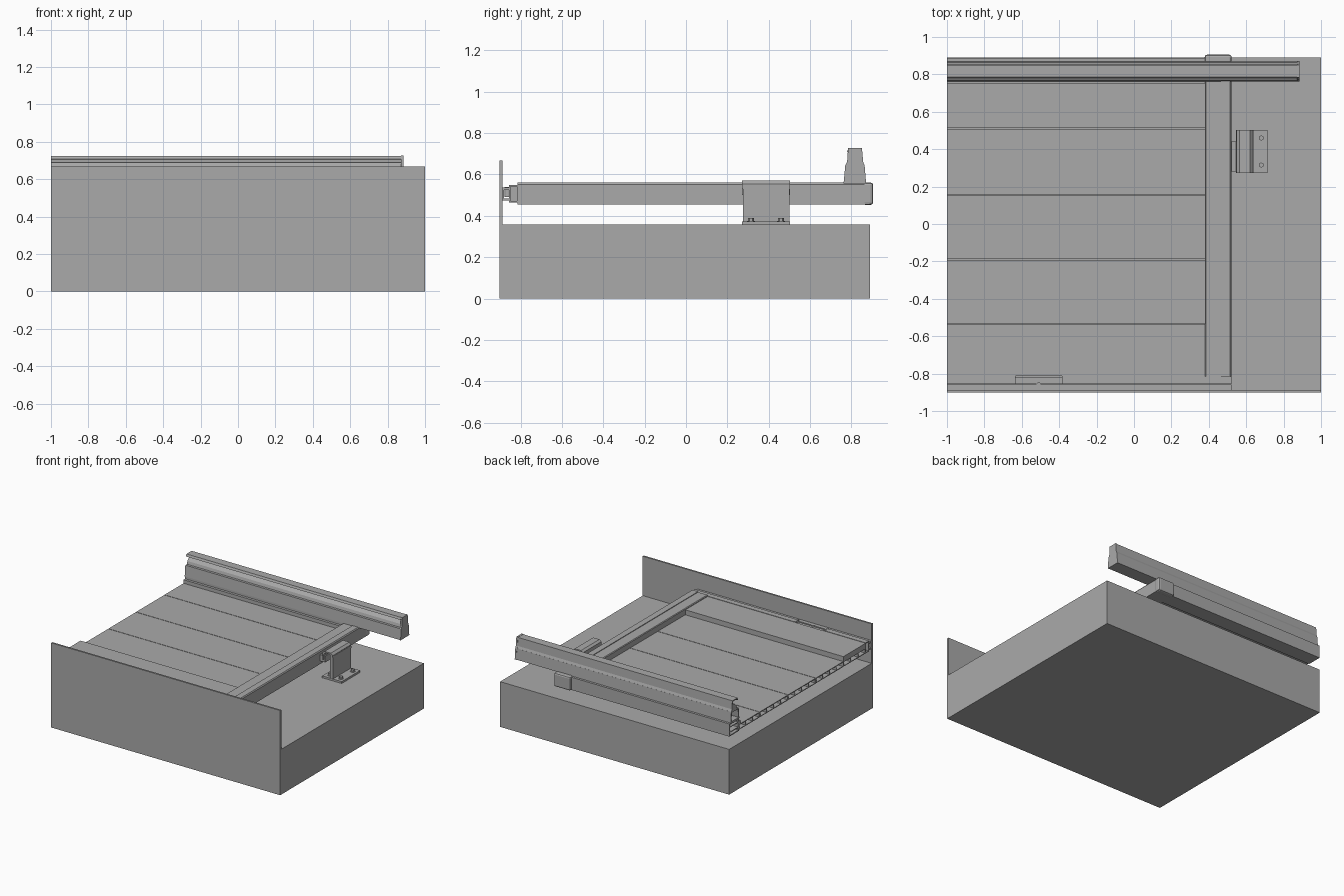
import bpy, bmesh, math
from mathutils import Vector

old = bpy.data.objects.get("Cube")
if old:
    bpy.data.objects.remove(old, do_unlink=True)

grey = bpy.data.materials.new("plain grey")
grey.use_nodes = True
GREY = (0.4, 0.4, 0.4, 1)
grey.diffuse_color = GREY
grey.node_tree.nodes["Principled BSDF"].inputs["Base Color"].default_value = GREY


def finish(name, bm):
    bmesh.ops.recalc_face_normals(bm, faces=bm.faces)
    mesh = bpy.data.meshes.new(name)
    bm.to_mesh(mesh)
    bm.free()
    mesh.materials.append(grey)
    obj = bpy.data.objects.new(name, mesh)
    bpy.context.collection.objects.link(obj)
    return obj


def prism(name, profile, a, b, axis="x", inner=None):
    """Sweep a profile along an axis; an inner profile makes it a tube."""
    bm = bmesh.new()

    def ring(points, t):
        place = {"x": lambda u, v: (t, u, v), "y": lambda u, v: (u, t, v)}[axis]
        return [bm.verts.new(place(u, v)) for u, v in points]

    def wall(r, s):
        n = len(r)
        for i in range(n):
            j = (i + 1) % n
            bm.faces.new((r[i], r[j], s[j], s[i]))

    start, end = ring(profile, a), ring(profile, b)
    wall(start, end)
    if inner:
        start_in, end_in = ring(inner, a), ring(inner, b)
        wall(start_in, end_in)
        wall(start, start_in)
        wall(end, end_in)
    else:
        bm.faces.new(start)
        bm.faces.new(end)
    return finish(name, bm)


def rect(u0, u1, v0, v1, inset=0):
    return [(u0 + inset, v0 + inset), (u1 - inset, v0 + inset),
            (u1 - inset, v1 - inset), (u0 + inset, v1 - inset)]


def tube(name, u0, u1, v0, v1, wall, a, b, axis="x"):
    return prism(name, rect(u0, u1, v0, v1), a, b, axis, rect(u0, u1, v0, v1, wall))


def box(name, x0, x1, y0, y1, z0, z1, bevel=0):
    obj = prism(name, rect(y0, y1, z0, z1), x0, x1)
    if bevel:
        mod = obj.modifiers.new("bevel", "BEVEL")
        mod.width, mod.segments = bevel, 2
    return obj


def disc(name, x, y, z0, z1, radius, sides):
    bm = bmesh.new()
    bmesh.ops.create_cone(bm, cap_ends=True, segments=sides, radius1=radius,
                          radius2=radius, depth=z1 - z0)
    bmesh.ops.translate(bm, verts=bm.verts, vec=Vector((x, y, (z0 + z1) / 2)))
    return finish(name, bm)


TOP = 0.357     # ground slab top
LEFT, INNER, OUTER = -1, 0.38, 0.52

# Ground slab and front wall
box("ground_slab", -1, 1, -0.89, 0.89, 0, TOP)
box("front_wall", -1, 1, -0.902, -0.888, 0, 0.668)

# Hollow gate planks with ribs
seams = [0.77, 0.51, 0.155, -0.19, -0.535, -0.812]
for n, (back, front) in enumerate(zip(seams, seams[1:])):
    tube(f"plank_{n}", front + 0.002, back - 0.002, 0.465, 0.507, 0.006, LEFT, INNER)
    cells = max(2, round((back - front) / 0.09))
    for k in range(1, cells):
        y = front + (back - front) * k / cells
        box(f"plank_{n}_rib_{k}", LEFT, INNER, y - 0.003, y + 0.003, 0.47, 0.502)

# Raised cover beside the front frame
box("front_cover", LEFT, INNER, -0.812, -0.535, 0.507, 0.545)

# Side beam with stepped top and rounded end cap
side = [(INNER, 0.455), (OUTER, 0.455), (OUTER, 0.552), (OUTER - 0.006, 0.56),
        (0.465, 0.56), (0.465, 0.555), (INNER + 0.005, 0.555), (INNER, 0.55)]
prism("side_beam", side, -0.815, 0.888, "y")
box("side_beam_cap", INNER - 0.002, OUTER + 0.002, 0.855, 0.905, 0.453, 0.561, 0.012)

# Rear beam, open at its left end, with inner ledge
tube("rear_beam", 0.77, 0.888, 0.457, 0.557, 0.008, LEFT, INNER)
for n, z in enumerate((0.485, 0.525)):
    box(f"rear_beam_web_{n}", LEFT, INNER, 0.776, 0.882, z, z + 0.006)
box("rear_ledge", LEFT, INNER, 0.75, 0.771, 0.5, 0.535)

# Top rail: lower hollow box, back wall and hooked top lip
low_out = [(0.763, 0.557), (0.87, 0.557), (0.863, 0.642), (0.771, 0.642)]
low_in = [(0.772, 0.565), (0.861, 0.565), (0.855, 0.634), (0.779, 0.634)]
prism("rail_lower_box", low_out, LEFT, 0.875, "x", low_in)
hook = [(0.863, 0.64), (0.855, 0.66), (0.85, 0.725), (0.785, 0.725), (0.778, 0.708),
        (0.786, 0.706), (0.79, 0.717), (0.842, 0.717), (0.846, 0.66), (0.848, 0.64)]
prism("rail_hook", hook, LEFT, 0.875)
prism("rail_inner_ridge", [(0.79, 0.64), (0.85, 0.64), (0.85, 0.69), (0.82, 0.69), (0.797, 0.665)],
      LEFT, 0.875)
cap = [(0.762, 0.556), (0.871, 0.556), (0.864, 0.642), (0.857, 0.66),
       (0.851, 0.727), (0.784, 0.727), (0.779, 0.66), (0.77, 0.642)]
prism("rail_end_cap", cap, 0.872, 0.886)

# Front frame with a lower hanger in its notch
for name, x0, x1 in (("left", LEFT, -0.64), ("right", -0.38, OUTER)):
    tube(f"front_frame_{name}", -0.855, -0.812, 0.465, 0.548, 0.006, x0, x1)
box("front_hanger", -0.64, -0.38, -0.855, -0.82, 0.475, 0.53)
for n, x in enumerate((-0.64, -0.38)):
    box(f"hanger_edge_{n}", x - 0.006, x + 0.006, -0.855, -0.812, 0.465, 0.55)
disc("hanger_stud", -0.51, -0.862, 0.49, 0.54, 0.015, 12)

# Front guide track
track = [(-0.888, 0.475), (-0.857, 0.475), (-0.857, 0.485), (-0.88, 0.485),
         (-0.88, 0.525), (-0.857, 0.525), (-0.857, 0.537), (-0.888, 0.537)]
prism("guide_track", track, LEFT, OUTER)

# Latch receiver: base plate, post, rounded hook and bolts
box("receiver_base", 0.545, 0.715, 0.272, 0.503, TOP, 0.372)
box("receiver_post", 0.612, 0.638, 0.275, 0.5, 0.37, 0.55)
arch = [(0.638, 0.53), (0.636, 0.555), (0.62, 0.571), (0.565, 0.571), (0.548, 0.558),
        (0.545, 0.5), (0.555, 0.5), (0.558, 0.545), (0.572, 0.56), (0.612, 0.56), (0.612, 0.53)]
prism("receiver_hook", arch, 0.272, 0.503, "y")
box("latch_striker", OUTER, 0.565, 0.28, 0.44, 0.48, 0.53)
for x in (0.585, 0.68):
    for y in (0.315, 0.46):
        disc("receiver_washer", x, y, 0.372, 0.376, 0.019, 16)
        disc("receiver_bolt", x, y, 0.376, 0.39, 0.014, 6)
